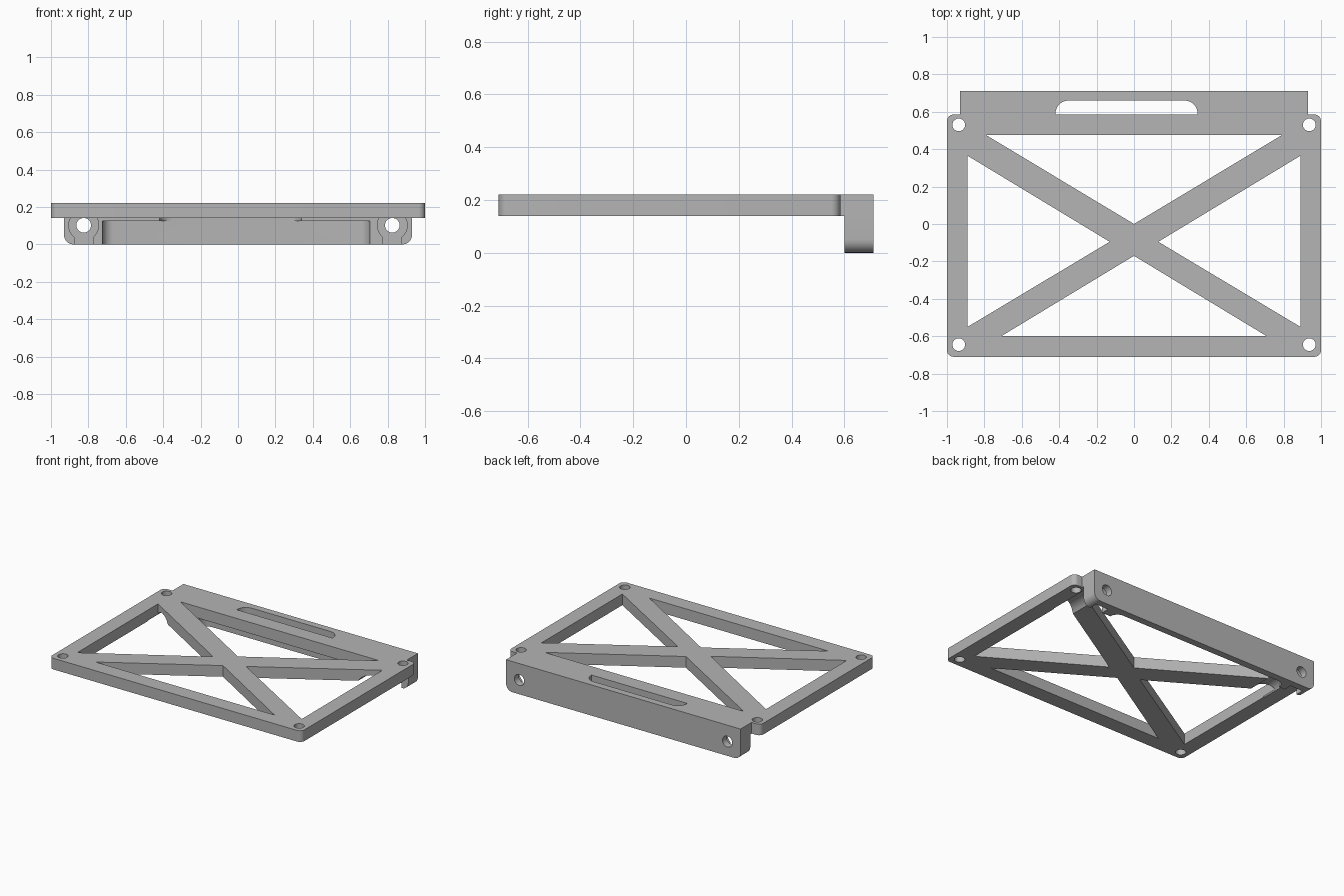
import bpy, bmesh
from math import sin, cos, pi, radians, asin

cube = bpy.data.objects.get("Cube")
if cube:
    bpy.data.objects.remove(cube, do_unlink=True)

grey = bpy.data.materials.new("plain grey")
grey.use_nodes = True
COLOUR = (0.46, 0.46, 0.46, 1)
grey.diffuse_color = COLOUR
grey.node_tree.nodes["Principled BSDF"].inputs["Base Color"].default_value = COLOUR


def outline(corners, steps=8):
    """Polygon from (a, b, radius) corners; right-angled corners may be rounded."""
    pts = []
    n = len(corners)
    for i, (a, b, r) in enumerate(corners):
        if not r:
            pts.append((a, b))
            continue
        dirs = []
        for q in (corners[i - 1], corners[(i + 1) % n]):
            da, db = q[0] - a, q[1] - b
            length = (da * da + db * db) ** 0.5
            dirs.append((da / length, db / length))
        (ua, ub), (va, vb) = dirs
        for k in range(steps + 1):
            t = k / steps * pi / 2
            u, v = r * (1 - sin(t)), r * (1 - cos(t))
            pts.append((a + ua * u + va * v, b + ub * u + vb * v))
    return pts


def circle(a, b, r, n=32):
    return [(a + r * cos(2 * pi * k / n), b + r * sin(2 * pi * k / n)) for k in range(n)]


def prism(name, pts, lo, hi, axis="z"):
    """Extrude a flat outline along z (points are x, y) or y (points are x, z)."""
    bm = bmesh.new()
    place = (lambda p: (p[0], p[1], lo)) if axis == "z" else (lambda p: (p[0], lo, p[1]))
    face = bm.faces.new([bm.verts.new(place(p)) for p in pts])
    new = bmesh.ops.extrude_face_region(bm, geom=[face])["geom"]
    move = (0, 0, hi - lo) if axis == "z" else (0, hi - lo, 0)
    bmesh.ops.translate(bm, vec=move, verts=[v for v in new if isinstance(v, bmesh.types.BMVert)])
    bmesh.ops.recalc_face_normals(bm, faces=bm.faces)
    mesh = bpy.data.meshes.new(name)
    bm.to_mesh(mesh)
    bm.free()
    mesh.materials.append(grey)
    ob = bpy.data.objects.new(name, mesh)
    bpy.context.scene.collection.objects.link(ob)
    return ob


def combine(body, tool, operation="DIFFERENCE"):
    """Apply a boolean and remove the tool object."""
    mod = body.modifiers.new("cut", "BOOLEAN")
    mod.operation, mod.object, mod.solver = operation, tool, "EXACT"
    deps = bpy.context.evaluated_depsgraph_get()
    mesh = bpy.data.meshes.new_from_object(body.evaluated_get(deps))
    body.modifiers.clear()
    body.data = mesh
    bpy.data.objects.remove(tool, do_unlink=True)


TOP, UNDER = 0.22, 0.14
FRONT, STEP, BACK = -0.71, 0.585, 0.71
WALL = 0.93

# Flat plate with a narrower deck at the back
half = [(1, FRONT, 0.035), (1, STEP, 0.035), (WALL, STEP, 0), (WALL, BACK, 0)]
plate = half + [(-x, y, r) for x, y, r in reversed(half)]
frame = prism("mounting_frame", outline(plate), UNDER, TOP)

# Downward flange along the back edge
flange = [(-WALL, 0, 0.05), (WALL, 0, 0.05), (WALL, 0.2, 0), (-WALL, 0.2, 0)]
combine(frame, prism("back_flange", outline(flange), 0.60, BACK, "y"), "UNION")

# Triangular openings that leave the crossed braces
openings = [
    [(-0.79, 0.475), (0.79, 0.475), (0, 0)],
    [(-0.71, -0.6), (0.71, -0.6), (0, -0.17)],
]
for s in (-1, 1):
    openings.append([(s * 0.89, 0.365), (s * 0.89, -0.55), (s * 0.13, -0.095)])
for tri in openings:
    combine(frame, prism("opening", tri, 0.1, 0.3))

# Pocket in the flange's inner face and the slot through the deck above it
pocket = [(-0.725, 0.57, 0), (0.705, 0.57, 0), (0.705, 0.66, 0.06), (-0.725, 0.66, 0.06)]
combine(frame, prism("pocket", outline(pocket), -0.05, 0.125))
slot = [(-0.42, STEP, 0), (0.34, STEP, 0), (0.34, 0.66, 0.07), (-0.42, 0.66, 0.07)]
combine(frame, prism("slot", outline(slot), 0.05, 0.3))

# Keyhole-shaped tool channels and flange screw holes
R, NECK, MID = 0.08, 0.05, 0.102
start = -asin((R * R - NECK * NECK) ** 0.5 / R)
sweep = pi - 2 * start
for s in (-1, 1):
    x = s * 0.825
    key = [(x + R * cos(start + sweep * k / 24), MID + R * sin(start + sweep * k / 24))
           for k in range(25)]
    key += [(x - NECK, -0.05), (x + NECK, -0.05)]
    combine(frame, prism("channel", key, 0.25, 0.66, "y"))
    combine(frame, prism("flange_hole", circle(x, MID, 0.039), 0.62, 0.8, "y"))
    # Corner holes
    for y in (-0.645, 0.53):
        combine(frame, prism("corner_hole", circle(s * 0.937, y, 0.034), 0.1, 0.3))

# Smooth the round walls, keep the edges crisp
bpy.ops.object.select_all(action="DESELECT")
frame.select_set(True)
bpy.context.view_layer.objects.active = frame
bpy.ops.object.shade_smooth_by_angle(angle=radians(30))
